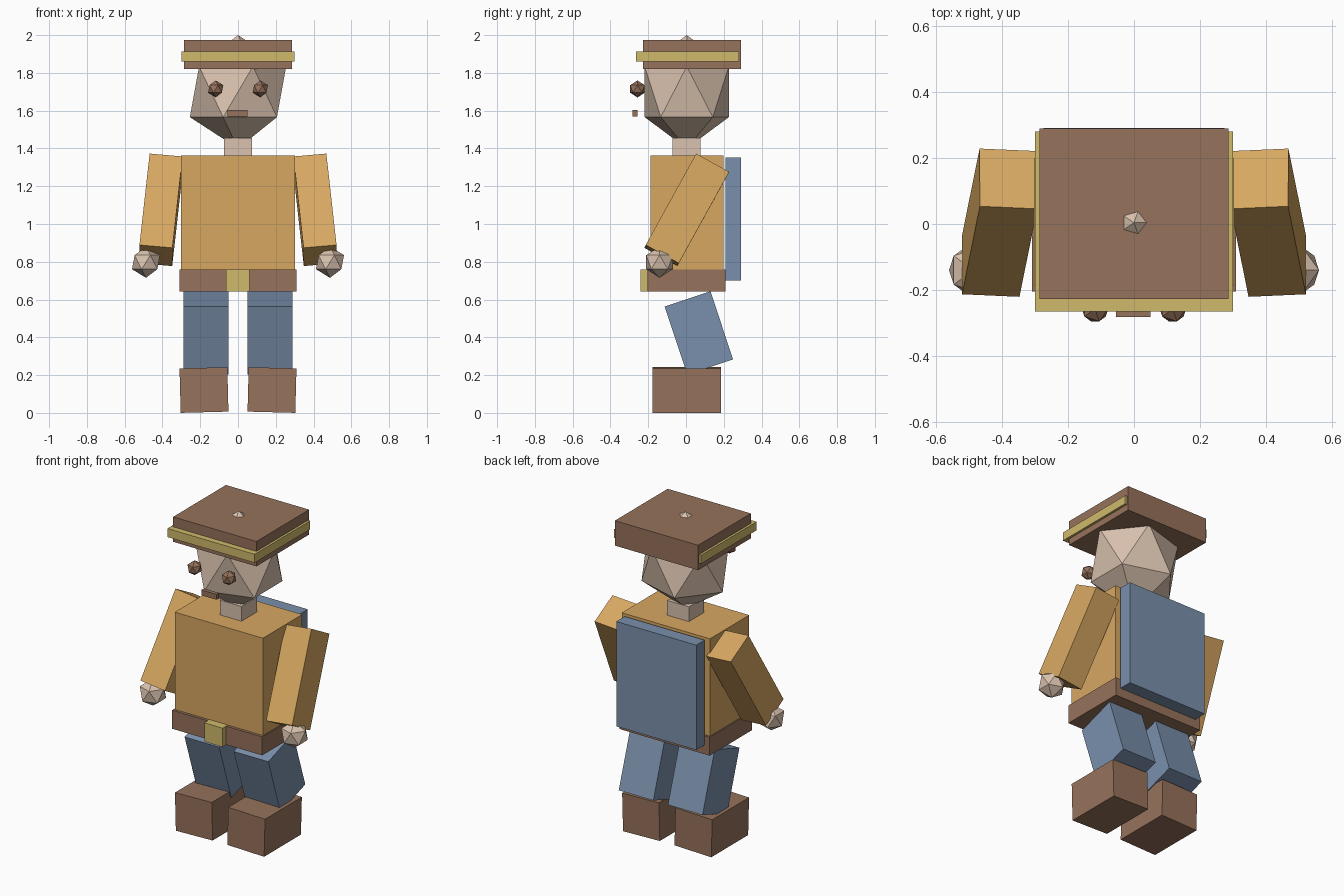
import bpy
from math import radians
from mathutils import Euler

cube = bpy.data.objects.get("Cube")
if cube:
    bpy.data.objects.remove(cube, do_unlink=True)


def material(name, rgb):
    mat = bpy.data.materials.new(name)
    mat.use_nodes = True
    mat.diffuse_color = (*rgb, 1)
    mat.node_tree.nodes["Principled BSDF"].inputs["Base Color"].default_value = (*rgb, 1)
    return mat


ochre = material("ochre shirt", (0.68, 0.39, 0.122))
brown = material("leather brown", (0.305, 0.168, 0.105))
yellow = material("pale yellow", (0.63, 0.49, 0.147))
blue = material("dusty blue", (0.195, 0.28, 0.413))
skin = material("skin", (0.70, 0.54, 0.425))


def finish(name, mat, scale, rot=(0, 0, 0)):
    ob = bpy.context.object
    ob.name = name
    ob.scale = scale
    ob.rotation_euler = Euler([radians(a) for a in rot])
    ob.data.materials.append(mat)
    return ob


def block(name, mat, centre, size, rot=(0, 0, 0)):
    bpy.ops.mesh.primitive_cube_add(size=1, location=centre)
    return finish(name, mat, size, rot)


def span(name, mat, xs, ys, zs):
    """Upright box given by its range on each axis."""
    ranges = (xs, ys, zs)
    return block(name, mat, [(a + b) / 2 for a, b in ranges], [b - a for a, b in ranges])


def ball(name, mat, centre, radii):
    bpy.ops.mesh.primitive_ico_sphere_add(subdivisions=1, radius=1, location=centre)
    return finish(name, mat, radii)


# Head, neck and mouth
ball("head", skin, (0, 0.004, 1.70), (0.285, 0.262, 0.30))
span("neck", skin, (-0.075, 0.075), (-0.072, 0.078), (1.35, 1.455))
span("mouth", brown, (-0.055, 0.05), (-0.282, -0.257), (1.57, 1.603))

# Hat with its band
span("hat", brown, (-0.286, 0.286), (-0.228, 0.29), (1.82, 1.975))
span("hat_band", yellow, (-0.30, 0.30), (-0.265, 0.28), (1.86, 1.913))

# Torso, belt and backpack
span("torso", ochre, (-0.303, 0.303), (-0.188, 0.198), (0.74, 1.363))
span("belt", brown, (-0.31, 0.31), (-0.205, 0.21), (0.643, 0.758))
span("belt_buckle", yellow, (-0.063, 0.062), (-0.24, -0.18), (0.642, 0.759))
span("backpack", blue, (-0.275, 0.275), (0.21, 0.292), (0.70, 1.352))

# Paired parts, left side at +x
for side, s in (("left", 1), ("right", -1)):
    ball(f"{side}_eye", brown, (s * 0.118, -0.257, 1.715), [0.045] * 3)
    block(f"{side}_arm", ochre, (s * 0.408, 0.004, 1.075), (0.175, 0.20, 0.555),
          (-29, s * -5, s * 2.5))
    ball(f"{side}_hand", skin, (s * 0.487, -0.14, 0.798), [0.083] * 3)
    block(f"{side}_leg", blue, (s * 0.169, 0.068, 0.423), (0.238, 0.256, 0.38), (18.4, 0, 0))
    block(f"{side}_boot", brown, (s * 0.18, 0.004, 0.121), (0.253, 0.362, 0.235),
          (0, s * 1.5, 0))
